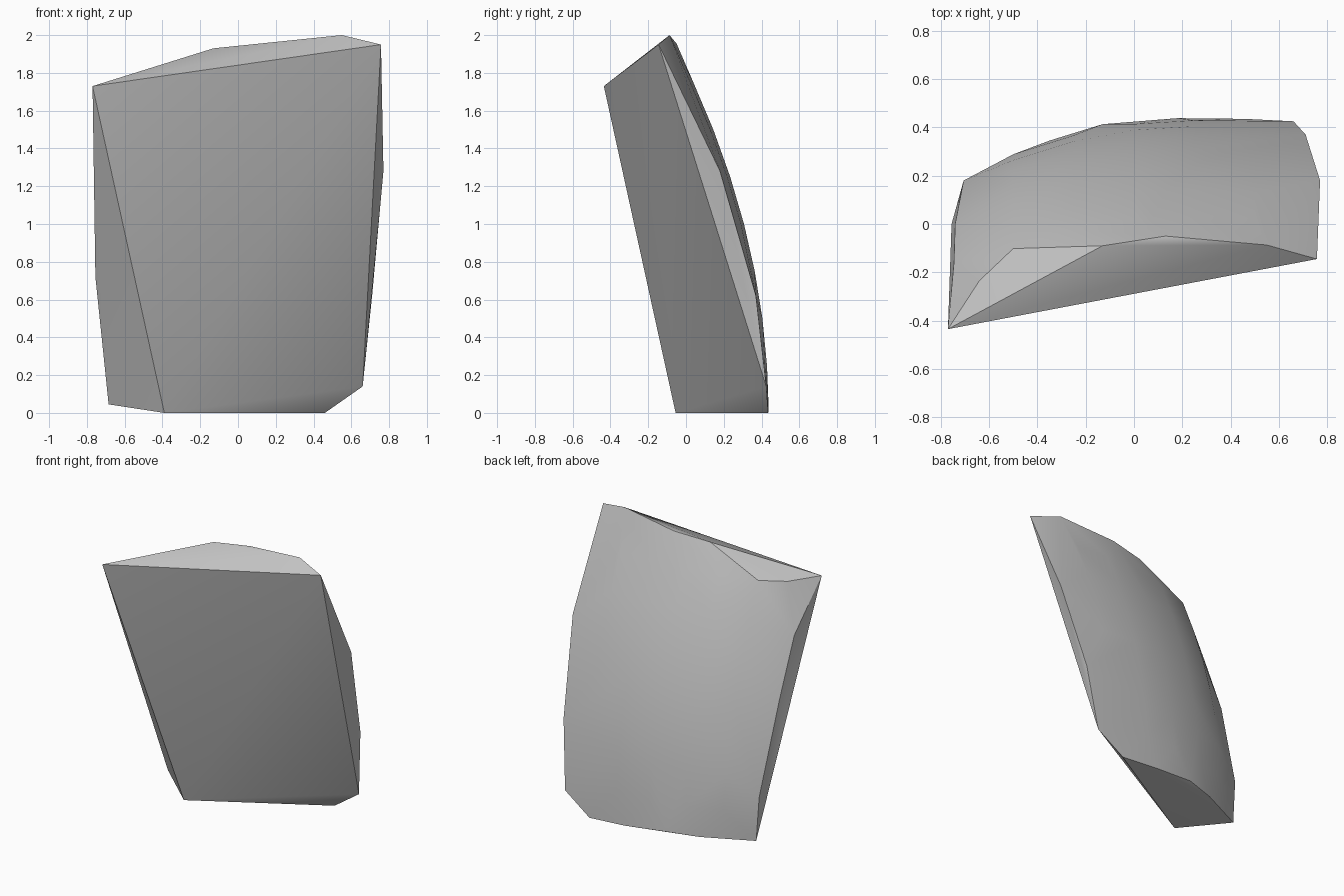
import bpy
import bmesh
import math

cube = bpy.data.objects.get("Cube")
if cube:
    bpy.data.objects.remove(cube, do_unlink=True)

# Front corners and the ridge of the slanted top
front = [(-.77, -.435, 1.73), (.757, -.145, 1.95), (.66, .425, .14), (-.39, -.055, 0)]
ridge = [(-.13, -.09, 1.93), (.55, -.087, 2.0)]

# Rims where the curved back meets the top, both sides and the base
top_rim = [(.13, -.05, 1.955), (-.4, -.125, 1.81), (-.64, -.235, 1.73)]
left_rim = [(.77, .18, 1.28), (.71, .37, .62)]
right_rim = [(-.745, -.16, 1.4), (-.74, 0, 1.0), (-.755, 0, .72),
             (-.705, .18, .36), (-.685, .185, .045)]
base_rim = [(-.35, .345, .045), (-.13, .413, .05), (.18, .438, .02), (.46, .435, 0)]


def back_y(x, z):
    return .437 - .13 * z * z - .25 * (x - .25) ** 2


# Domed back
dome = []
for i in range(5):
    for j in range(1, 8):
        x, z = -.5 + i * .25, j * .25
        dome.append((x, back_y(x, z), z))

# Solid shard wrapped around all the points
bm = bmesh.new()
for co in front + ridge + top_rim + left_rim + right_rim + base_rim + dome:
    bm.verts.new(co)
hull = bmesh.ops.convex_hull(bm, input=bm.verts[:])
loose = [v for v in bm.verts if not v.link_faces]
bmesh.ops.delete(bm, geom=loose, context='VERTS')
bmesh.ops.recalc_face_normals(bm, faces=bm.faces[:])
mesh = bpy.data.meshes.new("stone_shard")
bm.to_mesh(mesh)
bm.free()

shard = bpy.data.objects.new("stone_shard", mesh)
bpy.context.collection.objects.link(shard)

# Plain grey stone
grey = bpy.data.materials.new("stone_grey")
grey.use_nodes = True
colour = (.55, .55, .55, 1)
grey.diffuse_color = colour
grey.node_tree.nodes["Principled BSDF"].inputs["Base Color"].default_value = colour
mesh.materials.append(grey)

# Smooth dome with crisp broken edges
bpy.ops.object.select_all(action='DESELECT')
shard.select_set(True)
bpy.context.view_layer.objects.active = shard
bpy.ops.object.shade_smooth_by_angle(angle=math.radians(30))
